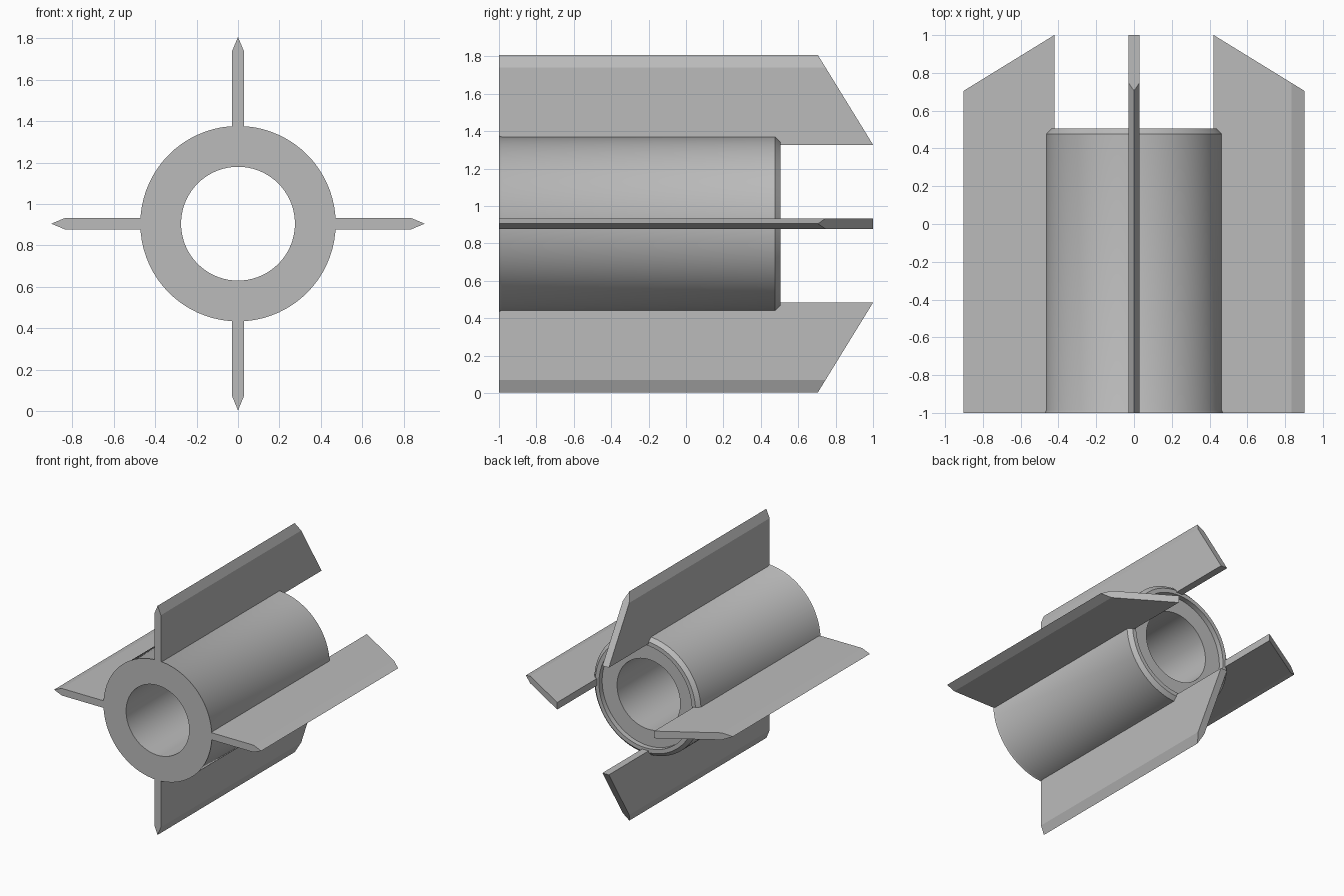
import bpy, bmesh, math
from mathutils import Matrix, Vector

cube = bpy.data.objects.get("Cube")
if cube:
    bpy.data.objects.remove(cube, do_unlink=True)

CENTRE = Vector((0, 0, 0.905))

grey = bpy.data.materials.new("plain_grey")
grey.use_nodes = True
COLOUR = (0.5, 0.5, 0.5, 1)
grey.diffuse_color = COLOUR
grey.node_tree.nodes["Principled BSDF"].inputs["Base Color"].default_value = COLOUR


def make_object(name, bm):
    bmesh.ops.recalc_face_normals(bm, faces=bm.faces)
    mesh = bpy.data.meshes.new(name)
    bm.to_mesh(mesh)
    bm.free()
    mesh.materials.append(grey)
    obj = bpy.data.objects.new(name, mesh)
    obj.location = CENTRE
    bpy.context.collection.objects.link(obj)
    return obj


# Hollow barrel: a closed (radius, y) section spun around the y axis,
# with a slight front flare, a chamfered back rim and a recessed back face
section = [(0.275, -1), (0.472, -1), (0.465, -0.985), (0.465, 0.477),
           (0.437, 0.505), (0.405, 0.505), (0.405, 0.465), (0.275, 0.465)]
bm = bmesh.new()
verts = [bm.verts.new((r, y, 0)) for r, y in section]
edges = [bm.edges.new((v, verts[i - 1])) for i, v in enumerate(verts)]
bmesh.ops.spin(bm, geom=verts + edges, cent=(0, 0, 0), axis=(0, 1, 0),
               angle=math.tau, steps=72, use_merge=True)
bmesh.ops.remove_doubles(bm, verts=bm.verts, dist=0.0001)
barrel = make_object("barrel", bm)
bpy.context.view_layer.objects.active = barrel
barrel.select_set(True)
bpy.ops.object.shade_smooth_by_angle(angle=math.radians(30))

# Fins: a pointed section pulled along y, with the back end cut on a slope
INNER, SHOULDER, TIP, HALF = 0.422, 0.835, 0.902, 0.028
fin_section = [(INNER, -HALF), (SHOULDER, -HALF), (TIP, 0),
               (SHOULDER, HALF), (INNER, HALF)]


def back_end(r):
    return 1 - 0.295 * (r - INNER) / (TIP - INNER)


for i, name in enumerate(("left_fin", "top_fin", "right_fin", "bottom_fin")):
    bm = bmesh.new()
    front = [bm.verts.new((r, -1, t)) for r, t in fin_section]
    back = [bm.verts.new((r, back_end(r), t)) for r, t in fin_section]
    bm.faces.new(front)
    bm.faces.new(back)
    for k in range(len(front)):
        bm.faces.new((front[k - 1], front[k], back[k], back[k - 1]))
    bm.transform(Matrix.Rotation(-i * math.pi / 2, 4, "Y"))
    make_object(name, bm)
